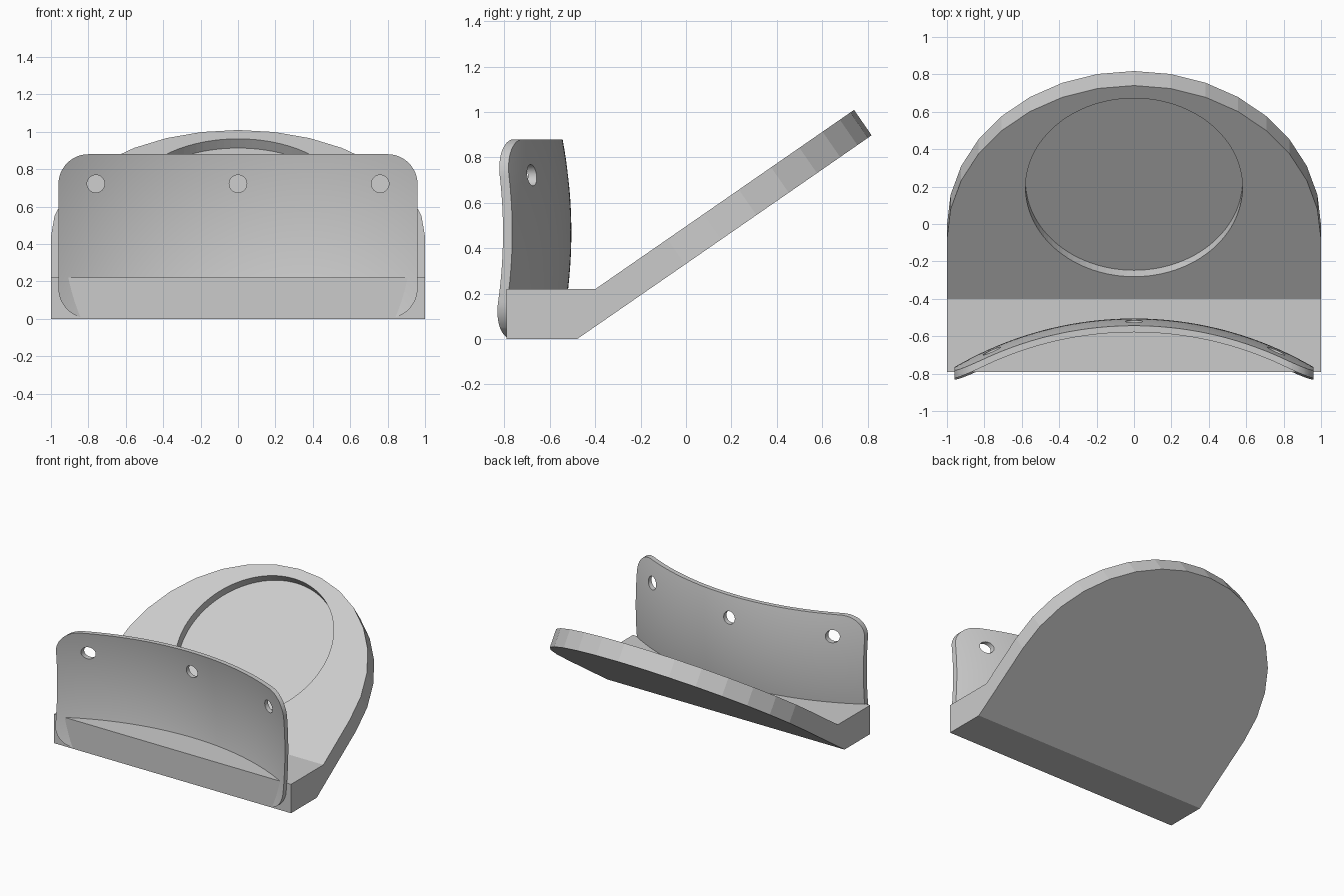
import bpy, bmesh
from math import sin, cos, pi, sqrt, radians
from mathutils import Vector, Matrix

old = bpy.data.objects.get("Cube")
if old:
    bpy.data.objects.remove(old, do_unlink=True)

grey = bpy.data.materials.new("plain grey")
grey.use_nodes = True
grey.diffuse_color = (0.6, 0.6, 0.6, 1)
grey.node_tree.nodes["Principled BSDF"].inputs["Base Color"].default_value = (0.6, 0.6, 0.6, 1)


def make_object(name, bm):
    bmesh.ops.recalc_face_normals(bm, faces=bm.faces[:])
    mesh = bpy.data.meshes.new(name)
    bm.to_mesh(mesh)
    bm.free()
    obj = bpy.data.objects.new(name, mesh)
    bpy.context.collection.objects.link(obj)
    mesh.materials.append(grey)
    return obj


def extrude_outline(name, points, offset):
    """Solid prism from a closed outline pushed along an offset."""
    bm = bmesh.new()
    face = bm.faces.new([bm.verts.new(p) for p in points])
    new = bmesh.ops.extrude_face_region(bm, geom=[face], use_keep_orig=True)["geom"]
    bmesh.ops.translate(bm, vec=offset, verts=[v for v in new if isinstance(v, bmesh.types.BMVert)])
    return make_object(name, bm)


def cut(obj, cutter, operation):
    """Apply one boolean and remove its cutter."""
    cutter.hide_render = True
    mod = obj.modifiers.new("cut", "BOOLEAN")
    mod.object, mod.operation, mod.solver = cutter, operation, "EXACT"
    bpy.context.view_layer.update()
    depsgraph = bpy.context.evaluated_depsgraph_get()
    mesh = bpy.data.meshes.new_from_object(obj.evaluated_get(depsgraph))
    obj.modifiers.clear()
    obj.data = mesh
    bpy.data.objects.remove(cutter, do_unlink=True)


def circle(center, a, b, radius, count):
    return [center + radius * (a * cos(2 * pi * i / count) + b * sin(2 * pi * i / count))
            for i in range(count)]


# Base block bent into a sloping plate with a round end
tilt = radians(34.7)
along = Vector((0, cos(tilt), sin(tilt)))
normal = Vector((0, -sin(tilt), cos(tilt)))
side = Vector((1, 0, 0))
fold = Vector((0, -0.40, 0.22))
thick = 0.136
center = fold + along * 0.387

bm = bmesh.new()
arc = [center + side * cos(pi * i / 16) + along * sin(pi * i / 16) for i in range(17)]
top = [bm.verts.new(p) for p in arc]
low = [bm.verts.new(p - normal * thick) for p in arc]
section = [(-0.48, 0), (-0.79, 0), (-0.79, 0.22), (-0.40, 0.22)]
left, right = [[bm.verts.new((x, y, z)) for y, z in section] for x in (1, -1)]
bm.faces.new(top + [right[3], left[3]])
bm.faces.new(low + [right[0], left[0]])
for i in range(16):
    bm.faces.new((top[i], top[i + 1], low[i + 1], low[i]))
for i in range(3):
    bm.faces.new((left[i], left[i + 1], right[i + 1], right[i]))
bm.faces.new(left + [top[0], low[0]])
bm.faces.new(right + [top[-1], low[-1]])
base = make_object("sloping_base", bm)

# Shallow round recess in the plate
recess = fold + along * 0.724 - normal * 0.06
cut(base, extrude_outline("recess_cutter", circle(recess, side, along, 0.58, 96), normal * 0.2),
    "DIFFERENCE")


# Dished front panel: a curved slab trimmed to a rounded rectangle
def dish(x, z, radius):
    return -2.405 + sqrt(radius ** 2 - x ** 2) - 0.23 * (z - 0.47) ** 2


bm = bmesh.new()
columns, rows = 64, 24
sheets = []
for radius in (1.9, 1.865):
    grid = []
    for i in range(columns + 1):
        x = -1.04 + 2.08 * i / columns
        heights = [-0.08 + 1.04 * j / rows for j in range(rows + 1)]
        grid.append([bm.verts.new((x, dish(x, z, radius), z)) for z in heights])
    for i in range(columns):
        for j in range(rows):
            bm.faces.new((grid[i][j], grid[i + 1][j], grid[i + 1][j + 1], grid[i][j + 1]))
    sheets.append(grid)
rims = [([g[i][0] for i in range(columns + 1)] + g[-1][1:]
         + [g[i][-1] for i in range(columns - 1, -1, -1)] + g[0][-2:0:-1]) for g in sheets]
for i in range(len(rims[0])):
    bm.faces.new((rims[0][i - 1], rims[0][i], rims[1][i], rims[1][i - 1]))
panel = make_object("dished_panel", bm)

corner = 0.16
outline = []
for k, (x, z) in enumerate([(0.80, 0.72), (-0.80, 0.72), (-0.80, 0.163), (0.80, 0.163)]):
    for i in range(13):
        a = pi / 2 * (k + i / 12)
        outline.append(Vector((x + corner * cos(a), -1.2, z + corner * sin(a))))
cut(panel, extrude_outline("panel_trim", outline, Vector((0, 1, 0))), "INTERSECT")

# Three screw holes
for x in (-0.76, 0, 0.76):
    ring = circle(Vector((x, -1.2, 0.722)), side, Vector((0, 0, 1)), 0.047, 32)
    cut(panel, extrude_outline("hole_cutter", ring, Vector((0, 1, 0))), "DIFFERENCE")

# Smooth dish with crisp edges
bpy.ops.object.select_all(action="DESELECT")
panel.select_set(True)
bpy.context.view_layer.objects.active = panel
bpy.ops.object.shade_smooth_by_angle(angle=radians(30))
